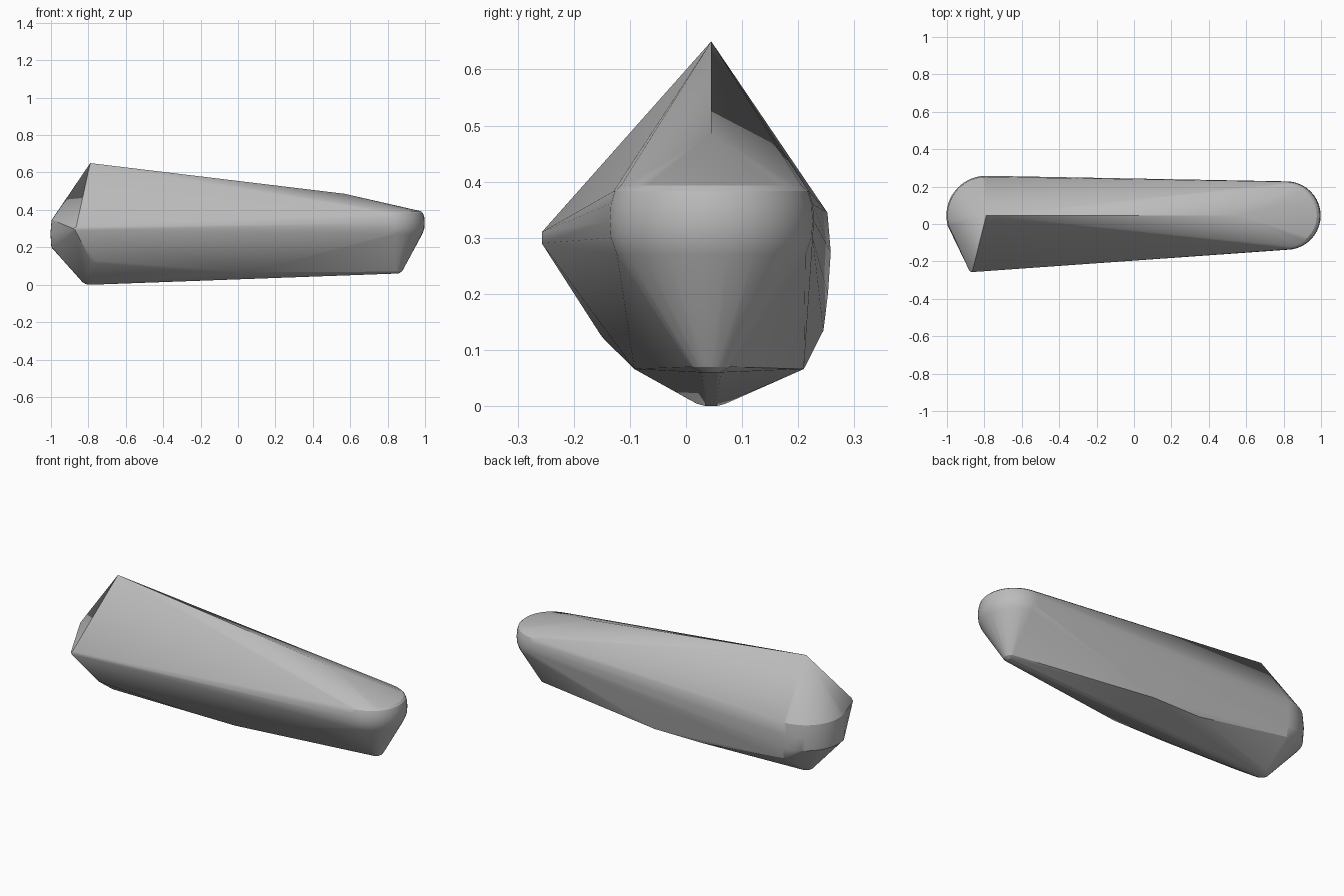
import bpy, bmesh
from math import sin, cos, pi, radians

if "Cube" in bpy.data.objects:
    bpy.data.objects.remove(bpy.data.objects["Cube"], do_unlink=True)

AXIS = 0.045  # y of the long centre line


def arc(cx, z, r, start, end, steps=20):
    """Horizontal arc of points around the centre line, angles in degrees."""
    angles = [radians(start + (end - start) * i / steps) for i in range(steps + 1)]
    return [(cx + r * cos(a), AXIS + r * sin(a), z) for a in angles]


points = []

# Rounded nose: stacked half rings that taper to a small blunt foot
for z, r in [(0.393, 0.163), (0.383, 0.174), (0.36, 0.181), (0.33, 0.183),
             (0.30, 0.181), (0.27, 0.17)]:
    points += arc(0.815, z, r, -90, 90)
for z, r in [(0.085, 0.045), (0.07, 0.036), (0.06, 0.018)]:
    points += arc(0.84, z, r, -90, 90, 10)

# Rounded tail: half rings on the back, tapering to the lowest tip
for z, r in [(0.345, 0.207), (0.275, 0.213), (0.20, 0.208), (0.135, 0.20)]:
    points += arc(-0.79, z, r, 85, 195 if z > 0.19 else 90)
for z, r in [(0.012, 0.04), (0.004, 0.025), (0.0, 0.01)]:
    points += arc(-0.79, z, r, 0, 360, 16)

# Top ridge: tall peak at the tail, low crest near the nose
points += [(-0.79, AXIS, 0.65), (0.57, AXIS, 0.486)]

# Side spike with a slightly blunt tip
points += [(-0.87, -0.257, 0.29), (-0.865, -0.257, 0.31), (-0.88, -0.25, 0.30)]

# Lower side corners and belly
points += [(-0.76, -0.153, 0.128), (-0.78, -0.145, 0.118)]
for x in (-0.25, -0.1, 0.05):
    points += [(x, -0.092, 0.066), (x, 0.21, 0.066)]

# Skin stretched over all the rings and corners
bm = bmesh.new()
for p in points:
    bm.verts.new(p)
hull = bmesh.ops.convex_hull(bm, input=bm.verts)
loose = [v for v in bm.verts if not v.link_faces]
bmesh.ops.delete(bm, geom=loose, context="VERTS")
bmesh.ops.dissolve_limit(bm, angle_limit=radians(0.5), verts=bm.verts, edges=bm.edges)
bmesh.ops.recalc_face_normals(bm, faces=bm.faces)

mesh = bpy.data.meshes.new("hull_body")
bm.to_mesh(mesh)
bm.free()
body = bpy.data.objects.new("hull_body", mesh)
bpy.context.collection.objects.link(body)

# Plain grey surface
grey = bpy.data.materials.new("mid_grey")
grey.use_nodes = True
colour = (0.5, 0.5, 0.5, 1)
grey.diffuse_color = colour
grey.node_tree.nodes["Principled BSDF"].inputs["Base Color"].default_value = colour
mesh.materials.append(grey)

# Smooth rounds, crisp creases
bpy.ops.object.select_all(action="DESELECT")
body.select_set(True)
bpy.context.view_layer.objects.active = body
bpy.ops.object.shade_smooth_by_angle(angle=radians(25))
